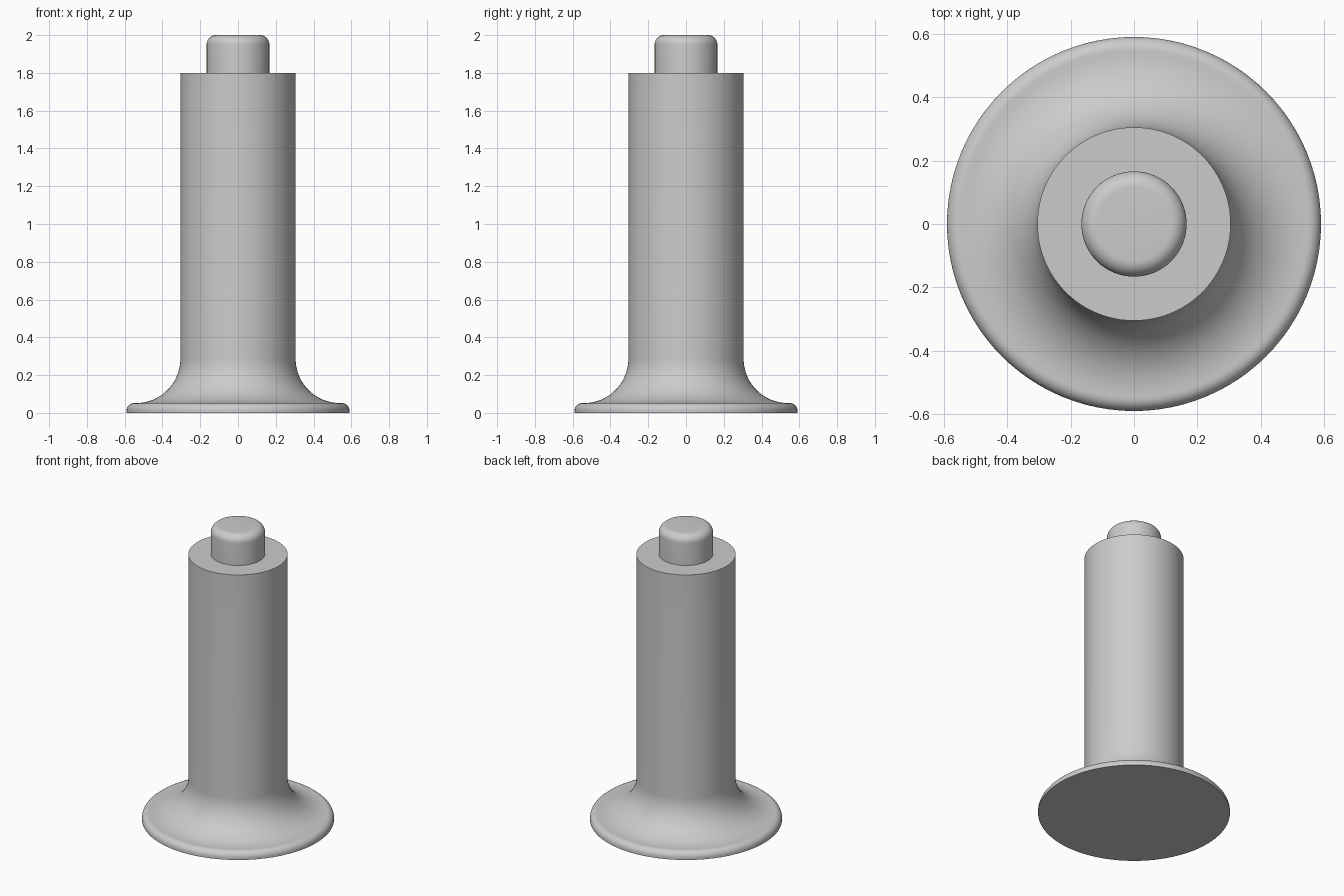
import bpy
import bmesh
from math import cos, sin, pi, radians

old = bpy.data.objects.get("Cube")
if old:
    bpy.data.objects.remove(old, do_unlink=True)

grey = bpy.data.materials.new("plain grey")
grey.use_nodes = True
color = (0.6, 0.6, 0.6, 1)
grey.diffuse_color = color
grey.node_tree.nodes["Principled BSDF"].inputs["Base Color"].default_value = color


def arc(cx, cz, r, start, end, steps):
    """Points on a circular arc in the (radius, height) plane."""
    angles = [radians(start + (end - start) * i / steps) for i in range(steps + 1)]
    return [(cx + r * cos(a), cz + r * sin(a)) for a in angles]


def lathe(name, profile, sides=96):
    """Spin a profile that starts and ends on the z axis."""
    bm = bmesh.new()
    verts = [bm.verts.new((r, 0, z)) for r, z in profile]
    edges = [bm.edges.new(pair) for pair in zip(verts, verts[1:])]
    bmesh.ops.spin(bm, geom=verts + edges, cent=(0, 0, 0), axis=(0, 0, 1),
                   angle=2 * pi, steps=sides, use_merge=True)
    bmesh.ops.remove_doubles(bm, verts=bm.verts, dist=0.0001)
    bmesh.ops.recalc_face_normals(bm, faces=bm.faces)
    mesh = bpy.data.meshes.new(name)
    bm.to_mesh(mesh)
    bm.free()
    mesh.materials.append(grey)
    obj = bpy.data.objects.new(name, mesh)
    bpy.context.collection.objects.link(obj)
    bpy.ops.object.select_all(action="DESELECT")
    obj.select_set(True)
    bpy.context.view_layer.objects.active = obj
    bpy.ops.object.shade_smooth_by_angle(angle=radians(35))
    return obj


# Flanged column: flat foot, rounded rim, concave flare, straight shaft, flat top
rim = arc(0.55, 0.012, 0.04, 0, 90, 8)
flare = arc(0.54, 0.287, 0.235, 270, 180, 20)
lathe("flanged_column",
      [(0, 0), (0.59, 0)] + rim + flare + [(0.305, 1.8), (0, 1.8)])

# Pin with a rounded top edge, seated slightly into the column
lathe("top_pin",
      [(0, 1.78), (0.166, 1.78)] + arc(0.116, 1.95, 0.05, 0, 90, 10) + [(0, 2)])
